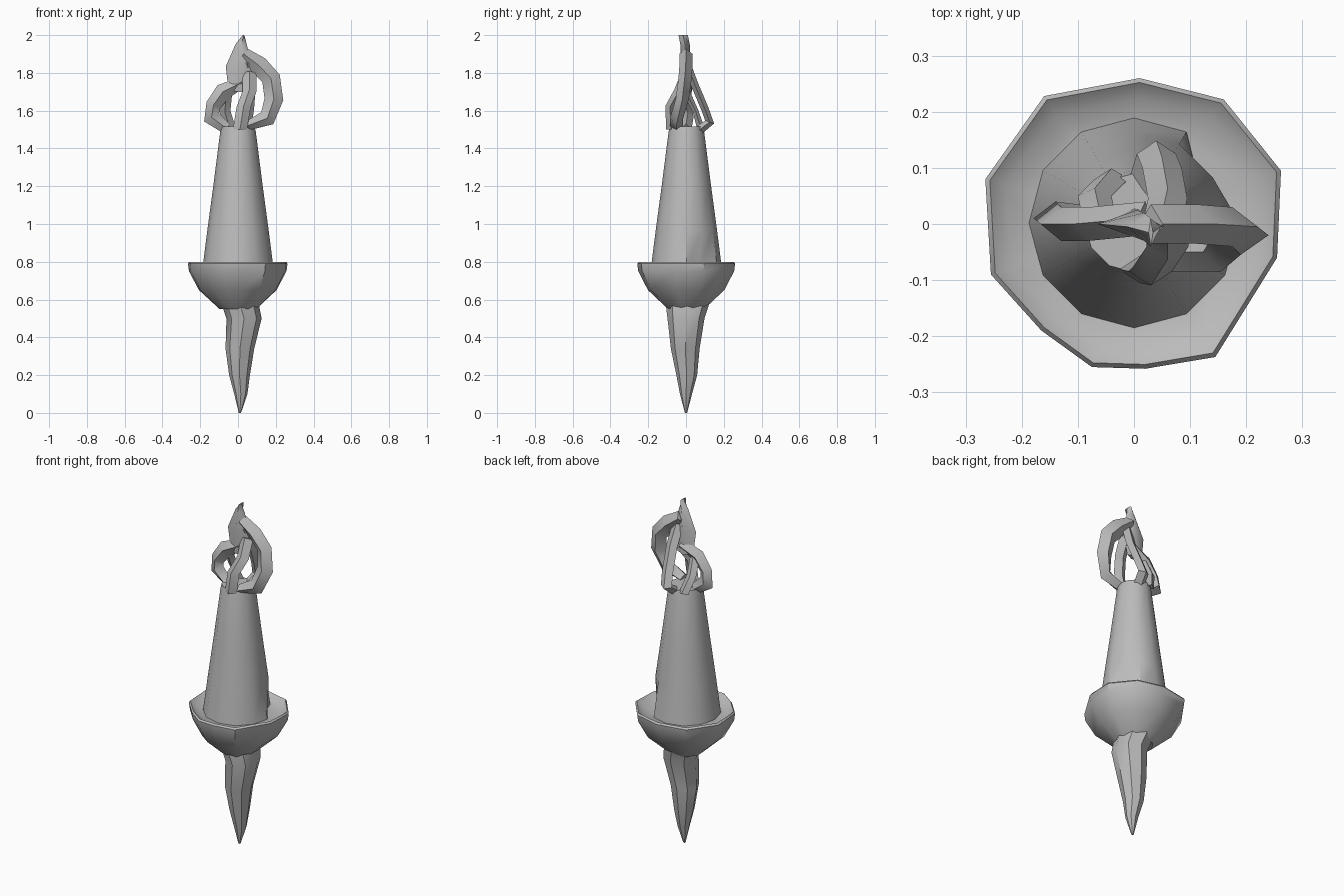
import bpy, bmesh, math
from mathutils import Vector

cube = bpy.data.objects.get("Cube")
if cube:
    bpy.data.objects.remove(cube)

GREY = (0.5, 0.5, 0.5, 1.0)
stone = bpy.data.materials.new("stone_grey")
stone.use_nodes = True
stone.diffuse_color = GREY
stone.node_tree.nodes["Principled BSDF"].inputs["Base Color"].default_value = GREY


def loft(name, rings, angle=40):
    """Skin a list of equal point rings, cap both ends and shade."""
    bm = bmesh.new()
    loops = [[bm.verts.new(p) for p in ring] for ring in rings]
    n = len(loops[0])
    for low, high in zip(loops, loops[1:]):
        for i in range(n):
            j = (i + 1) % n
            bm.faces.new((low[i], low[j], high[j], high[i]))
    bm.faces.new(loops[0][::-1])
    bm.faces.new(loops[-1])
    bmesh.ops.recalc_face_normals(bm, faces=bm.faces)
    mesh = bpy.data.meshes.new(name)
    bm.to_mesh(mesh)
    bm.free()
    mesh.materials.append(stone)
    obj = bpy.data.objects.new(name, mesh)
    bpy.context.collection.objects.link(obj)
    bpy.ops.object.select_all(action='DESELECT')
    obj.select_set(True)
    bpy.context.view_layer.objects.active = obj
    bpy.ops.object.shade_smooth_by_angle(angle=math.radians(angle))
    return obj


def ellipse(z, cx, cy, rx, ry, sides):
    steps = [math.tau * i / sides for i in range(sides)]
    return [Vector((cx + rx * math.cos(a), cy + ry * math.sin(a), z)) for a in steps]


def strap(name, stations, normal, thick):
    """Flat band along x, y, z stations, each with its own width."""
    normal = Vector(normal)
    centres = [Vector(s[:3]) for s in stations]
    rings = []
    for i, (c, s) in enumerate(zip(centres, stations)):
        tangent = centres[min(i + 1, len(centres) - 1)] - centres[max(i - 1, 0)]
        side = tangent.cross(normal).normalized() * s[3] / 2
        out = normal * thick / 2
        rings.append([c + side, c + out, c - side, c - out])
    loft(name, rings, 55)


# Tapering root spike, slightly crooked
spike = [(0, .01, 0, .006, .006), (.1, .015, 0, .035, .032), (.2, .008, .004, .055, .055),
         (.34, .01, -.004, .076, .076), (.5, .032, 0, .093, .098), (.6, .005, .01, .1, .12)]
loft("root_spike", [ellipse(*ring, 8) for ring in spike])

# Uneven faceted cup with a shallow hollow
rim = [(.262, .095), (.16, .222), (.01, .26), (-.16, .228), (-.265, .08), (-.255, -.09),
       (-.165, -.19), (-.075, -.255), (.02, -.258), (.145, -.237), (.255, -.06)]
cup = [(.37, .55), (.78, .65), (.98, .75), (1, .79), (.97, .8), (.86, .775), (.6, .77)]
loft("cup", [[Vector((x * s, y * s, z)) for x, y in rim] for s, z in cup])

# Tapered shaft with a small fold at its foot
shaft = [ellipse(z, 0, .002, r, r, 12) for z, r in
         [(.765, .188), (.97, .162), (1.2, .131), (1.49, .094), (1.515, .088)]]
shaft[0][1] *= .72
shaft[0][1].z = .765
loft("shaft", shaft, 35)

# Crown blade and the bands that twist around the open top
across, along = (0, 1, 0), (1, 0, 0)
strap("crown_blade", [(.03, -.015, 2, .008), (.018, -.005, 1.95, .06),
                      (.005, 0, 1.83, .14), (.0, .005, 1.7, .1)], across, .05)
strap("left_band", [(.03, 0, 1.9, .07), (.11, 0, 1.84, .1), (.175, -.005, 1.77, .1),
                    (.19, -.02, 1.66, .1), (.155, -.05, 1.56, .09), (.05, -.05, 1.52, .05)],
      across, .07)
strap("right_band", [(.02, .01, 1.75, .06), (-.08, .0, 1.7, .09), (-.13, .0, 1.63, .08),
                     (-.14, .01, 1.565, .09), (-.06, 0, 1.505, .06)], across, .06)
strap("front_band", [(.06, 0, 1.8, .05), (.06, -.04, 1.7, .05), (.03, -.085, 1.62, .05),
                     (.01, -.08, 1.5, .05)], along, .075)
strap("back_band", [(.05, .0, 1.86, .04), (.06, .045, 1.74, .04), (.05, .1, 1.61, .04),
                    (.04, .125, 1.54, .05), (.02, .06, 1.49, .05)], along, .07)
strap("back_right_band", [(-.06, 0, 1.7, .04), (-.07, .05, 1.6, .03),
                          (-.04, .08, 1.5, .04)], along, .06)
